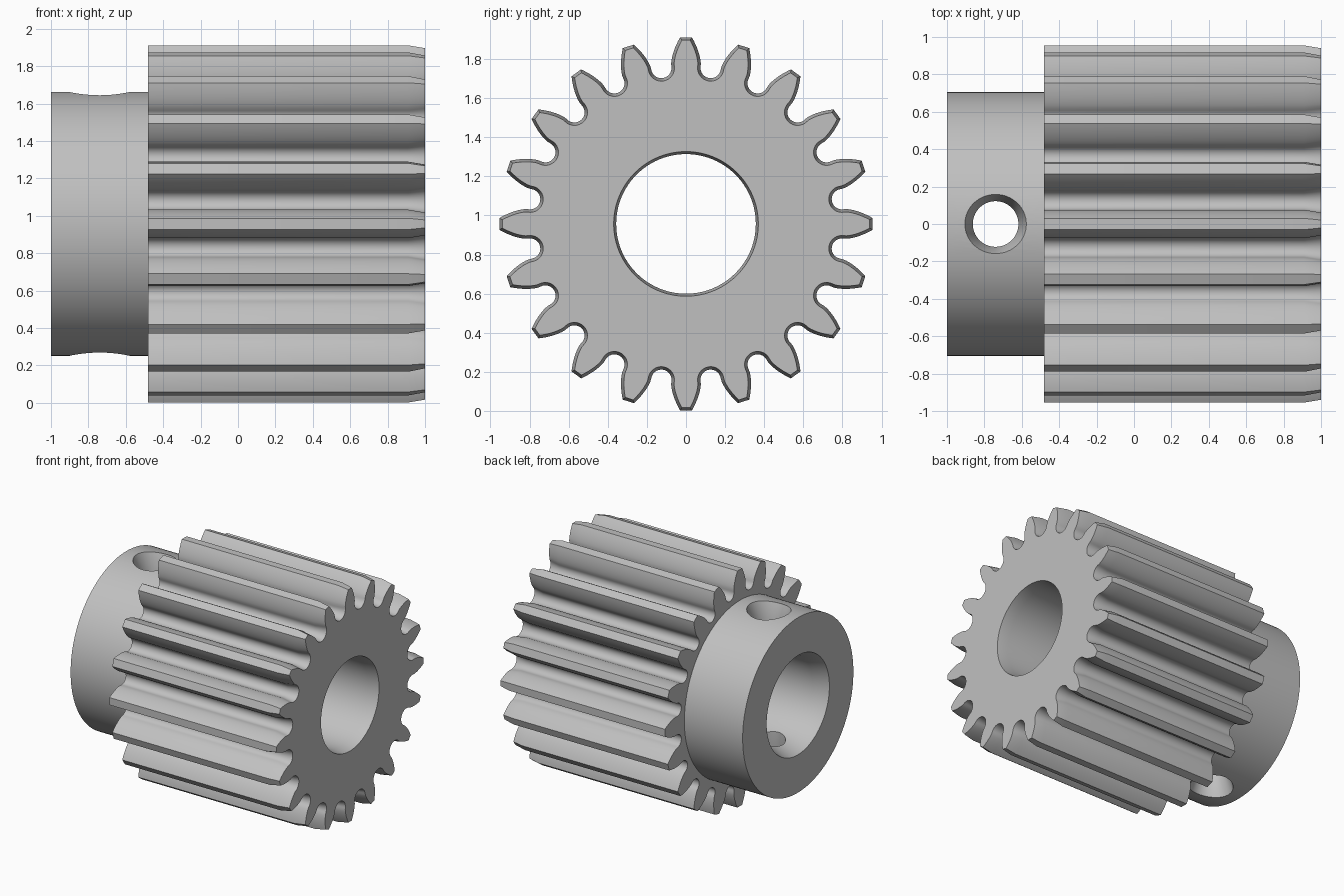
import bpy, bmesh, math
from mathutils import Vector

cube = bpy.data.objects.get("Cube")
if cube:
    bpy.data.objects.remove(cube, do_unlink=True)

AXIS_Z = 0.957
TEETH = 20
TIP, PITCH, BASE = 0.955, 0.868, 0.816
FILLET_C, FILLET_R = 0.807, 0.052
HUB_X = -0.74

grey = bpy.data.materials.new("plain grey")
grey.use_nodes = True
grey.diffuse_color = (0.53, 0.53, 0.53, 1)
grey.node_tree.nodes["Principled BSDF"].inputs["Base Color"].default_value = grey.diffuse_color


def loft(name, rings):
    """Closed solid skinned through matching rings of points."""
    bm = bmesh.new()
    loops = [[bm.verts.new(p) for p in ring] for ring in rings]
    n = len(loops[0])
    for a, b in zip(loops, loops[1:]):
        for i in range(n):
            j = (i + 1) % n
            bm.faces.new((a[i], a[j], b[j], b[i]))
    bm.faces.new(loops[0])
    bm.faces.new(loops[-1])
    bmesh.ops.recalc_face_normals(bm, faces=bm.faces)
    mesh = bpy.data.meshes.new(name)
    bm.to_mesh(mesh)
    bm.free()
    mesh.materials.append(grey)
    ob = bpy.data.objects.new(name, mesh)
    bpy.context.collection.objects.link(ob)
    return ob


def lathe(name, profile, vertical=False, n=96):
    """Round solid from (position, radius) pairs, along x or through the hub along z."""
    rings = []
    for t, r in profile:
        ring = []
        for i in range(n):
            a = math.tau * i / n
            u, v = r * math.cos(a), r * math.sin(a)
            ring.append((HUB_X + u, v, AXIS_Z + t) if vertical else (t, u, AXIS_Z + v))
        rings.append(ring)
    return loft(name, rings)


def tooth_outline():
    """Whole gear outline: involute flanks joined by round valleys."""
    def inv(r):
        a = math.acos(min(1, BASE / r))
        return math.tan(a) - a

    half = []  # (angle, radius) from tip down to the valley bottom
    for k in range(9):
        r = TIP + (0.825 - TIP) * k / 8
        half.append((math.pi / (2 * TEETH) + inv(PITCH) - inv(r), r))
    for k in range(9):
        a = math.pi / 2 * k / 8
        p = Vector((FILLET_C - FILLET_R * math.sin(a), -FILLET_R * math.cos(a)))
        half.append((math.pi / TEETH + math.atan2(p.y, p.x), p.length))
    one = [(-a, r) for a, r in reversed(half[:-1])] + half
    pts = []
    for t in range(TEETH):
        c = math.pi / 2 + math.tau * t / TEETH
        pts += [Vector((r * math.cos(c + a), r * math.sin(c + a))) for a, r in one]
    return pts


def inset(pts, d):
    """Move a counter-clockwise outline inwards by d."""
    out = []
    for i, p in enumerate(pts):
        e1 = (p - pts[i - 1]).normalized()
        e2 = (pts[(i + 1) % len(pts)] - p).normalized()
        n1, n2 = Vector((-e1.y, e1.x)), Vector((-e2.y, e2.x))
        out.append(p + (n1 + n2) * d / (1 + n1.dot(n2)))
    return out


def cut(ob, cutter):
    m = ob.modifiers.new("cut", 'BOOLEAN')
    m.operation, m.solver, m.object = 'DIFFERENCE', 'EXACT', cutter
    bpy.context.view_layer.objects.active = ob
    bpy.ops.object.modifier_apply(modifier=m.name)


# Toothed body with a slight lead-in at its free end
outline = tooth_outline()
ends = [(-0.48, outline), (0.91, outline), (1.0, inset(outline, 0.015))]
gear = loft("toothed_body", [[(x, p.x, AXIS_Z + p.y) for p in o] for x, o in ends])

# Plain hub
hub = lathe("hub", [(-1, 0.706), (-0.47, 0.706)], n=128)

# Shaft bore and cross hole, both flared at their mouths
bore = lathe("bore_cutter", [(-1.05, 0.418), (-0.88, 0.357), (0.91, 0.357), (1.09, 0.383)])
cross = lathe("cross_hole_cutter",
              [(-0.82, 0.203), (-0.58, 0.122), (0.58, 0.122), (0.82, 0.203)], True, 64)
cut(gear, bore)
cut(hub, bore)
cut(hub, cross)
for c in (bore, cross):
    bpy.data.objects.remove(c, do_unlink=True)

bpy.ops.object.select_all(action='DESELECT')
for ob in (gear, hub):
    ob.select_set(True)
bpy.context.view_layer.objects.active = gear
bpy.ops.object.shade_smooth_by_angle(angle=math.radians(30))
